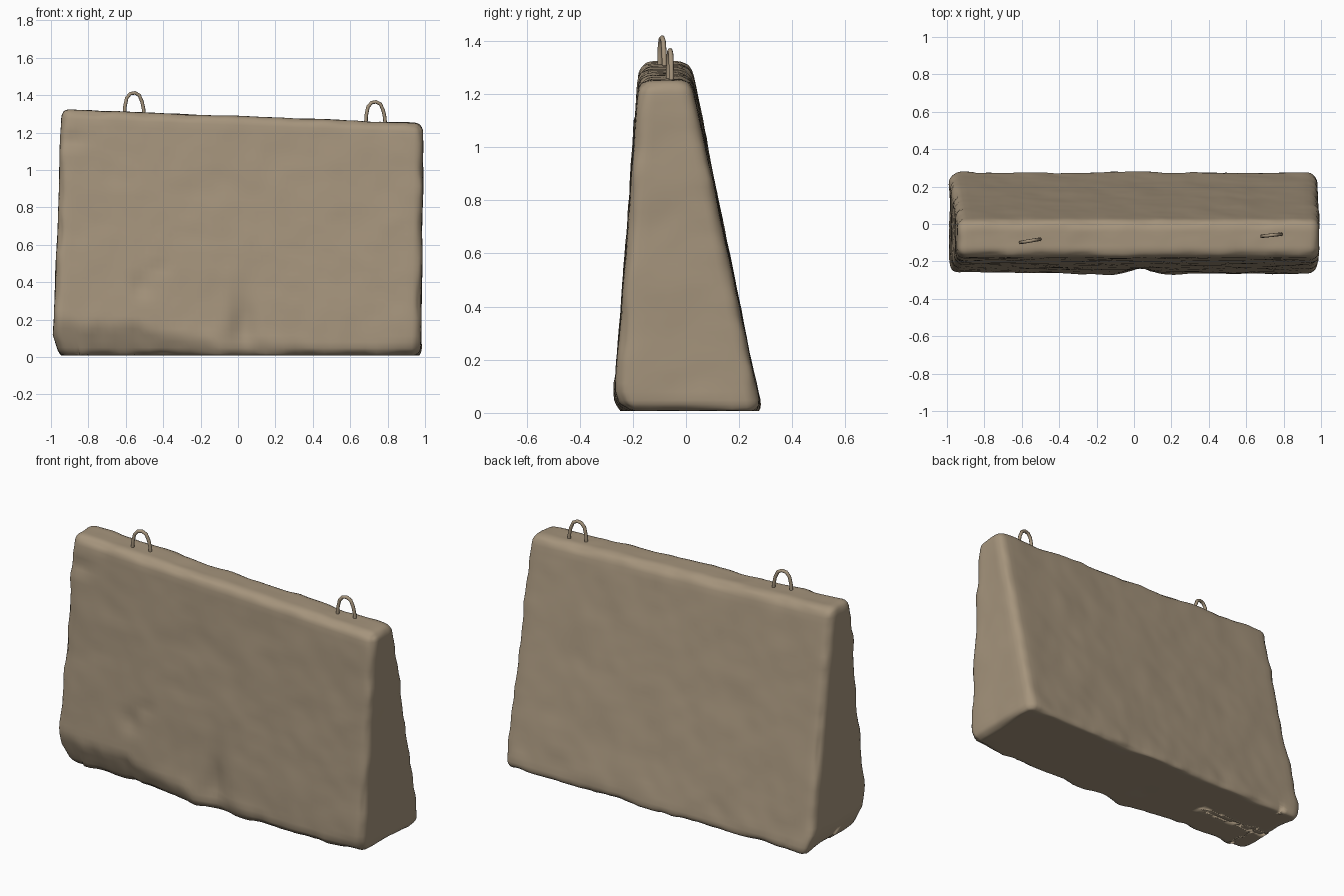
import bpy, bmesh, math
from mathutils import Vector, noise

if "Cube" in bpy.data.objects:
    bpy.data.objects.remove(bpy.data.objects["Cube"])

mat = bpy.data.materials.new("weathered concrete")
mat.diffuse_color = (0.376, 0.296, 0.202, 1)
mat.use_nodes = True
mat.node_tree.nodes["Principled BSDF"].inputs["Base Color"].default_value = mat.diffuse_color


def finish(ob):
    ob.data.materials.append(mat)
    for p in ob.data.polygons:
        p.use_smooth = True


def interp(x, pts):
    for (x0, v0), (x1, v1) in zip(pts, pts[1:]):
        if x <= x1:
            f = max(0, (x - x0) / (x1 - x0))
            return v0 + (v1 - v0) * f
    return pts[-1][1]


# Each axis sample is (inner fraction, corner offset): flat span plus rounded ends
def axis(n, e=3):
    lo = [(-1, -1 + i / e) for i in range(e)]
    mid = [(-1 + 2 * i / n, 0) for i in range(n + 1)]
    hi = [(1, (i + 1) / e) for i in range(e)]
    return lo + mid + hi


R = 0.05
H = 1.32
# Height of the broken lower front edge along the slab
CHIP = [(-1, .21), (-.8, .17), (-.55, .18), (-.4, .12), (-.25, .11), (-.05, .05),
        (.12, .085), (.3, .06), (.7, .05), (1, .08)]


def dent(x, z, cx, cz, rx, rz, depth):
    return depth * math.exp(-((x - cx) / rx) ** 2 - ((z - cz) / rz) ** 2)


def place(sx, sy, sz):
    off = Vector((sx[1], sy[1], sz[1]))
    off = off.normalized() * R
    z = H / 2 + sz[0] * (H / 2 - R) + off.z
    t = z / H
    # tapered ends and unequal front and back slopes
    x0, x1 = -0.992 + 0.05 * t, 0.978 + 0.014 * t
    y0, y1 = -0.274 + 0.098 * t, 0.284 - 0.266 * t
    hx, hy = (x1 - x0) / 2, (y1 - y0) / 2
    x = (x0 + x1) / 2 + sx[0] * (hx - R) + off.x
    y = (y0 + y1) / 2 + sy[0] * (hy - R) + off.y
    # top slopes down to the right
    z *= (1.288 - 0.039 * x) / H
    n = off.normalized()
    p = Vector((x, y, z))
    # broad unevenness, stronger along edges and the base
    edge = 1 - max(abs(c) for c in n)
    amp = 0.005 + 0.03 * edge + 0.007 * max(0, 1 - z / 0.2)
    p += n * noise.noise(p * 5) * amp
    p += n * noise.noise(p * 13 + Vector((7, 3, 1))) * amp * 0.5
    if y < (y0 + y1) / 2:
        # broken base edge and dents on the front
        c = interp(x, CHIP) + 0.02 * noise.noise(Vector((x * 14, 0, 5)))
        if z < c:
            p.y += (c - z) * 0.42
        if n.y < -0.3:
            p.y += dent(x, z, 0.03, .16, .06, .15, .035)
            p.y += dent(x, z, -.52, .38, .05, .06, .016)
            p.y += dent(x, z, -.43, .47, .05, .02, .012)
            p.y += dent(x, z, -.88, 1.16, .06, .03, .014)
    # worn lower left corner
    if x < -0.85 and z < 0.12:
        p.x += (0.12 - z) * 0.35
    p.z = max(p.z, 0.008)
    return p


# Slab
A = (axis(60), axis(8), axis(36))
N = [len(a) - 1 for a in A]
bm = bmesh.new()
verts = {}


def vert(key):
    if key not in verts:
        verts[key] = bm.verts.new(place(*(A[i][key[i]] for i in range(3))))
    return verts[key]


for d in range(3):
    u, w = (d + 1) % 3, (d + 2) % 3
    for side in (0, N[d]):
        for i in range(N[u]):
            for j in range(N[w]):
                quad = []
                for a, b in ((0, 0), (1, 0), (1, 1), (0, 1)):
                    k = [0, 0, 0]
                    k[d], k[u], k[w] = side, i + a, j + b
                    quad.append(vert(tuple(k)))
                bm.faces.new(quad if side else quad[::-1])
me = bpy.data.meshes.new("barrier_slab")
bm.to_mesh(me)
bm.free()
slab = bpy.data.objects.new("barrier_slab", me)
bpy.context.collection.objects.link(slab)
finish(slab)


# Lifting loops
def loop(name, x, y, z, skew):
    pts = [(-.056, -.06), (-.052, .03), (-.042, .075), (-.022, .098), (.004, .102),
           (.028, .09), (.044, .055), (.053, .015), (.056, -.06)]
    cu = bpy.data.curves.new(name, 'CURVE')
    cu.dimensions = '3D'
    cu.bevel_depth = 0.0095
    cu.bevel_resolution = 2
    cu.use_fill_caps = True
    sp = cu.splines.new('POLY')
    sp.points.add(len(pts) - 1)
    for q, (a, b) in zip(sp.points, pts):
        q.co = (x + a * 0.95, y + a * skew, z + b, 1)
    tmp = bpy.data.objects.new(name + "_path", cu)
    bpy.context.collection.objects.link(tmp)
    bpy.context.view_layer.update()
    mesh = bpy.data.meshes.new_from_object(tmp.evaluated_get(bpy.context.evaluated_depsgraph_get()))
    bpy.data.objects.remove(tmp)
    ob = bpy.data.objects.new(name, mesh)
    bpy.context.collection.objects.link(ob)
    finish(ob)


loop("left_lifting_loop", -0.555, -0.09, 1.31, 0.16)
loop("right_lifting_loop", 0.735, -0.06, 1.262, 0.10)
